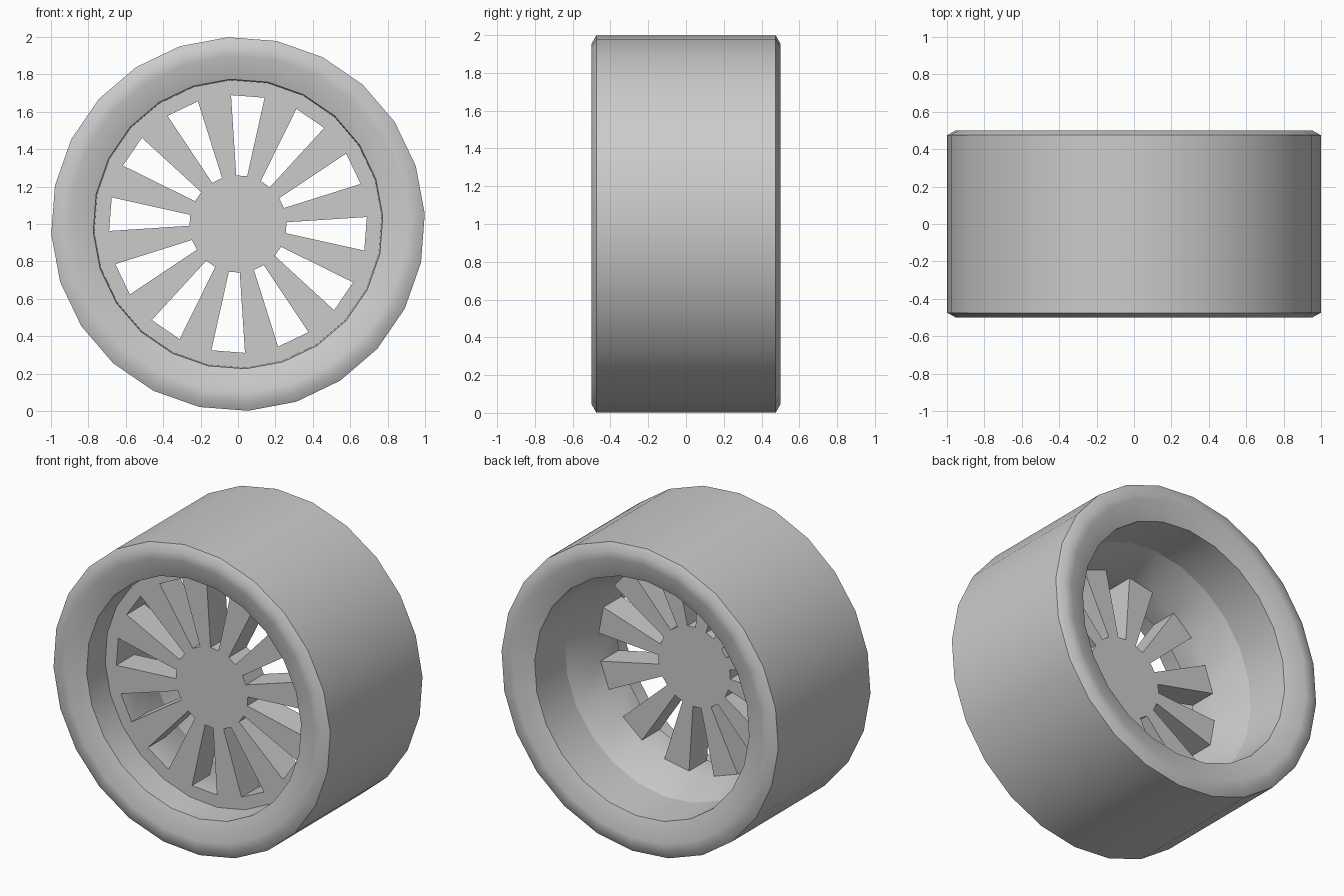
import bpy, bmesh
from math import cos, sin, radians

SIDES = 24          # facets around the wheel
START = 3.1         # angle of the first facet corner, degrees

cube = bpy.data.objects.get("Cube")
if cube:
    bpy.data.objects.remove(cube, do_unlink=True)

grey = bpy.data.materials.new("plain_grey")
grey.use_nodes = True
colour = (0.6, 0.6, 0.6, 1)
grey.diffuse_color = colour
grey.node_tree.nodes["Principled BSDF"].inputs["Base Color"].default_value = colour


def ring(bm, radius, y, shift=0):
    """Circle of vertices round the axle; shift widens every other sector."""
    verts = []
    for i in range(SIDES):
        a = radians(START + i * 360 / SIDES + (shift if i % 2 else -shift))
        verts.append(bm.verts.new((radius * cos(a), y, 1 + radius * sin(a))))
    return verts


def bridge(bm, a, b, sectors=range(SIDES)):
    for i in sectors:
        j = (i + 1) % SIDES
        bm.faces.new((a[i], b[i], b[j], a[j]))


def finish(bm, name):
    mesh = bpy.data.meshes.new(name)
    bm.to_mesh(mesh)
    bm.free()
    mesh.materials.append(grey)
    obj = bpy.data.objects.new(name, mesh)
    bpy.context.collection.objects.link(obj)
    bpy.ops.object.select_all(action='DESELECT')
    obj.select_set(True)
    bpy.context.view_layer.objects.active = obj
    bpy.ops.object.shade_smooth_by_angle(angle=radians(32))
    return obj


# Rim barrel: revolved profile with the same rounded lip at both ends
lip = [(0.775, 0.455), (0.9, 0.5), (0.955, 0.5), (1.0, 0.475)]
profile = [(0.77, -0.27)] + [(r, -y) for r, y in lip] + lip[::-1] + [(0.77, 0.15)]
bm = bmesh.new()
rings = [ring(bm, r, y) for r, y in profile]
for a, b in zip(rings, rings[1:]):
    bridge(bm, a, b)
finish(bm, "rim_barrel")

# Wheel centre: hub, twelve spokes, front ring and the tapered skirt behind
bm = bmesh.new()
hub_front, hub_back = ring(bm, 0.26, -0.27, 1), ring(bm, 0.26, -0.085, 1)
end_front, end_back = ring(bm, 0.69, -0.27), ring(bm, 0.69, -0.085)
edge_front, skirt_back = ring(bm, 0.77, -0.27), ring(bm, 0.77, 0.15)
spokes, slots = range(0, SIDES, 2), range(1, SIDES, 2)

bm.faces.new(hub_front)
bm.faces.new(hub_back[::-1])
bridge(bm, hub_front, end_front, spokes)
bridge(bm, end_back, hub_back, spokes)
bridge(bm, end_front, edge_front)
bridge(bm, skirt_back, end_back)

# Slot walls
bridge(bm, hub_front, hub_back, slots)
bridge(bm, end_back, end_front, slots)
for i in slots:
    j = (i + 1) % SIDES
    bm.faces.new((hub_front[i], end_front[i], end_back[i], hub_back[i]))
    bm.faces.new((end_front[j], hub_front[j], hub_back[j], end_back[j]))
finish(bm, "spoked_centre")
